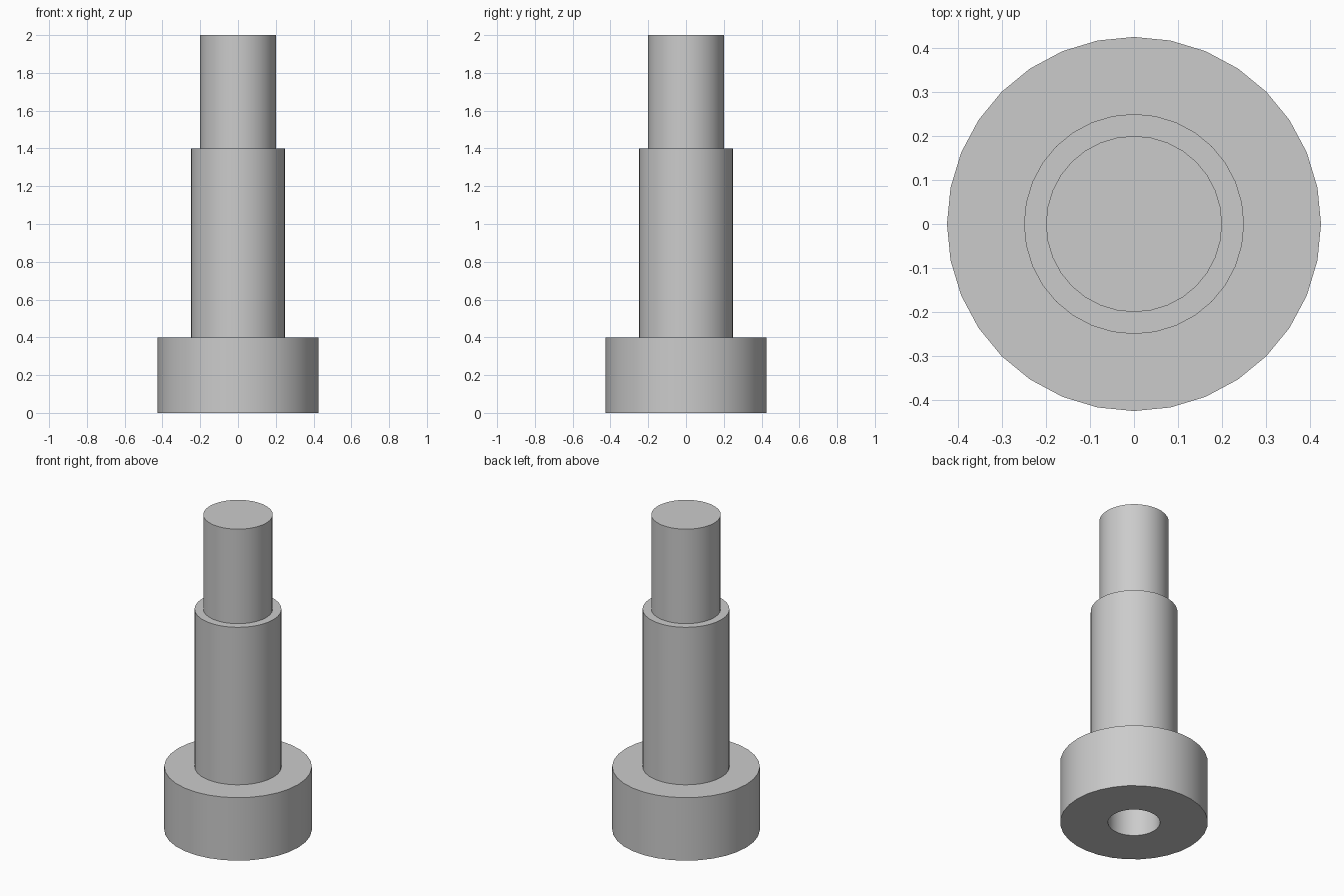
import bpy, bmesh, math

cube = bpy.data.objects.get("Cube")
if cube:
    bpy.data.objects.remove(cube, do_unlink=True)

SEGMENTS = 32
GREY = (0.6, 0.6, 0.6, 1)

steel = bpy.data.materials.new("plain grey")
steel.use_nodes = True
steel.diffuse_color = GREY
steel.node_tree.nodes["Principled BSDF"].inputs["Base Color"].default_value = GREY


def lathe(name, profile):
    """Revolve a (radius, height) profile around z into a closed solid."""
    bm = bmesh.new()
    verts = [bm.verts.new((r, 0, z)) for r, z in profile]
    edges = [bm.edges.new(pair) for pair in zip(verts, verts[1:])]
    bmesh.ops.spin(bm, geom=verts + edges, cent=(0, 0, 0), axis=(0, 0, 1),
                   angle=math.tau, steps=SEGMENTS, use_duplicate=False)
    bmesh.ops.remove_doubles(bm, verts=bm.verts, dist=0.0001)
    bmesh.ops.recalc_face_normals(bm, faces=bm.faces)
    mesh = bpy.data.meshes.new(name)
    bm.to_mesh(mesh)
    bm.free()
    mesh.materials.append(steel)
    obj = bpy.data.objects.new(name, mesh)
    bpy.context.collection.objects.link(obj)
    bpy.ops.object.select_all(action="DESELECT")
    obj.select_set(True)
    bpy.context.view_layer.objects.active = obj
    bpy.ops.object.shade_smooth_by_angle(angle=math.radians(30))
    return obj


# Stepped pin: round socket in the base, wide head, shoulder, narrow tip
lathe("shoulder_pin", [
    (0, 0.2), (0.15, 0.2), (0.15, 0),
    (0.425, 0), (0.425, 0.4),
    (0.25, 0.4), (0.25, 1.4),
    (0.2, 1.4), (0.2, 2), (0, 2),
])
